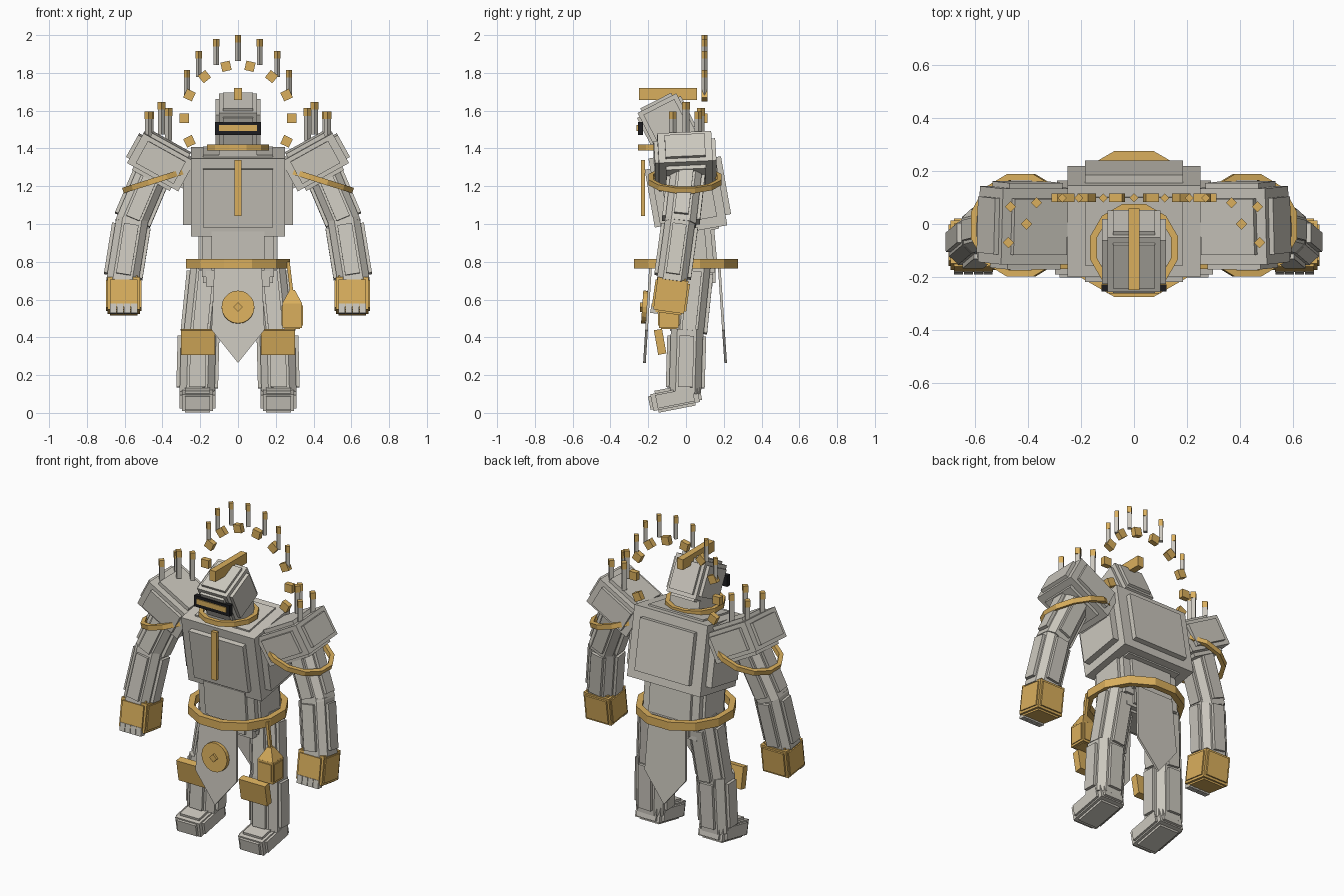
import bpy, bmesh, math
from mathutils import Vector, Matrix, Euler

if "Cube" in bpy.data.objects:
    bpy.data.objects.remove(bpy.data.objects["Cube"])

def material(name, rgb):
    m = bpy.data.materials.new(name)
    m.diffuse_color = (*rgb, 1)
    m.use_nodes = True
    m.node_tree.nodes["Principled BSDF"].inputs["Base Color"].default_value = m.diffuse_color
    return m

STONE = material("stone grey", (0.60, 0.575, 0.515))
GOLD = material("aged gold", (0.70, 0.43, 0.11))
BLACK = material("visor black", (0.012, 0.012, 0.014))
rad = math.radians

def finish(name, bm, mat, loc=(0, 0, 0), rot=None):
    bmesh.ops.recalc_face_normals(bm, faces=bm.faces)
    me = bpy.data.meshes.new(name)
    bm.to_mesh(me)
    bm.free()
    me.materials.append(mat)
    ob = bpy.data.objects.new(name, me)
    bpy.context.collection.objects.link(ob)
    r = rot if isinstance(rot, Matrix) else Euler([rad(a) for a in (rot or (0, 0, 0))]).to_matrix()
    ob.matrix_world = Matrix.Translation(loc) @ r.to_4x4()
    return ob

def add_box(bm, half):
    bmesh.ops.create_cube(bm, size=2, matrix=Matrix.Diagonal((*half, 1)))

def box(name, half, loc, mat, rot=None):
    bm = bmesh.new()
    add_box(bm, half)
    return finish(name, bm, mat, loc, rot)

def plated(name, half, loc, mat=STONE, rot=None, t=0.02, k=0.74):
    """Box with a raised smaller plate on every side."""
    bm = bmesh.new()
    add_box(bm, half)
    ts = t if isinstance(t, tuple) else (t, t, t)
    for i in range(3):
        add_box(bm, [half[j] + ts[j] if j == i else half[j] * k for j in range(3)])
    return finish(name, bm, mat, loc, rot)

def limb(name, a, b, wx, wy, mat=STONE, strips=True):
    """Chamfered post from a (top) to b, with long raised strips on its four sides."""
    a, b = Vector(a), Vector(b)
    d = a - b
    x, y, h = wx / 2, wy / 2, d.length / 2
    bm = bmesh.new()
    if strips:
        c = 0.6
        outline = [(x, -y * c), (x, y * c), (x * c, y), (-x * c, y),
                   (-x, y * c), (-x, -y * c), (-x * c, -y), (x * c, -y)]
        f = bm.faces.new([bm.verts.new((px, py, -h)) for px, py in outline])
        ex = bmesh.ops.extrude_face_region(bm, geom=[f])
        bmesh.ops.translate(bm, vec=(0, 0, 2 * h),
                            verts=[v for v in ex["geom"] if isinstance(v, bmesh.types.BMVert)])
        add_box(bm, (x + 0.018, y * 0.46, h * 0.8))
        add_box(bm, (x * 0.46, y + 0.018, h * 0.8))
        add_box(bm, (x * 0.6, y * 0.6, h + 0.015))
    else:
        add_box(bm, (x, y, h))
    rot = Vector((0, 0, 1)).rotation_difference(d).to_matrix()
    return finish(name, bm, mat, (a + b) / 2, rot)

def ring(name, apothem, width, height, loc, rot=None, n=12):
    """Flat sided band around the local z axis."""
    bm = bmesh.new()
    c = math.cos(math.pi / n)
    loops = []
    for i in range(n):
        t = 2 * math.pi * (i + 0.5) / n
        loops.append([bm.verts.new((r / c * math.cos(t), r / c * math.sin(t), z))
                      for r, z in ((apothem, -height / 2), (apothem, height / 2),
                                   (apothem - width, height / 2), (apothem - width, -height / 2))])
    for i in range(n):
        p, q = loops[i], loops[(i + 1) % n]
        for j in range(4):
            k = (j + 1) % 4
            bm.faces.new((p[j], q[j], q[k], p[k]))
    return finish(name, bm, GOLD, loc, rot)

def spike(name, x, y, z0, z1, w):
    """Diamond shaped grey post with a gold tip, w across the corners."""
    tip, r = 0.04, w / 2 * 0.707
    box(name, (r * 0.9, r * 0.9, (z1 - tip - z0) / 2), (x, y, (z0 + z1 - tip) / 2), STONE, (0, 0, 45))
    box(name + "_tip", (r, r, tip / 2), (x, y, z1 - tip / 2), GOLD, (0, 0, 45))

# Torso
plated("chest", (0.25, 0.175, 0.21), (0, 0.01, 1.17), rot=(10, 0, 0), t=(0.04, 0.03, 0.01))
plated("waist", (0.19, 0.125, 0.14), (0, 0.015, 0.87), rot=(5, 0, 0), t=0.018)
plated("pelvis", (0.17, 0.12, 0.07), (0, 0.02, 0.74), t=0.015)
ring("belt", 0.275, 0.035, 0.05, (0, 0, 0.79))
box("chest_stripe", (0.019, 0.011, 0.148), (0, -0.227, 1.19), GOLD)

# Head, visor and crest
box("neck", (0.1, 0.09, 0.06), (0, -0.07, 1.39), STONE, (10, 0, 0))
ring("collar", 0.165, 0.025, 0.03, (0, -0.09, 1.405))
plated("head", (0.1, 0.115, 0.112), (0, -0.103, 1.54), rot=(27, 0, 0), t=(0.02, 0.015, 0.015), k=0.8)
box("visor", (0.122, 0.014, 0.034), (0, -0.241, 1.505), BLACK)
box("visor_slit", (0.1, 0.004, 0.015), (0, -0.257, 1.508), GOLD)
box("crest", (0.02, 0.153, 0.032), (0, -0.095, 1.688), GOLD)

# Halo of blocks and spikes behind the head
for i in range(-1, 9):
    t = math.pi * i / 7
    box("halo_block", (0.025, 0.016, 0.025),
        (0.285 * math.cos(t), 0.098, 1.56 + 0.282 * math.sin(t)), GOLD, (0, -math.degrees(t), 0))
for x, top in ((-0.27, 1.815), (-0.208, 1.915), (-0.115, 1.98), (0, 2.0),
               (0.115, 1.98), (0.208, 1.915), (0.27, 1.815)):
    spike("halo_spike", x, 0.098, top - 0.138, top, 0.034)

# Tabards, front and back
for name, y0, y1 in (("front_tabard", -0.187, -0.22), ("back_tabard", 0.175, 0.21)):
    bm = bmesh.new()
    outline = ((-0.125, 0.785), (0.125, 0.785), (0.14, 0.44), (0, 0.265), (-0.14, 0.44))
    slope = lambda z: y0 + (y1 - y0) * (0.785 - z) / 0.52
    f = bm.faces.new([bm.verts.new((x, slope(z) - 0.007, z)) for x, z in outline])
    ex = bmesh.ops.extrude_face_region(bm, geom=[f])
    bmesh.ops.translate(bm, vec=(0, 0.014, 0),
                        verts=[v for v in ex["geom"] if isinstance(v, bmesh.types.BMVert)])
    finish(name, bm, STONE)

# Medallion
bm = bmesh.new()
bmesh.ops.create_cone(bm, cap_ends=True, segments=20, radius1=0.087, radius2=0.087, depth=0.024)
finish("medallion", bm, GOLD, (0, -0.22, 0.56), (86, 0, 0))
box("medallion_stud", (0.018, 0.008, 0.018), (0, -0.236, 0.56), GOLD, (0, 45, 0))

# Arms and legs on both sides
for s, side in ((-1, "left_"), (1, "right_")):
    plated(side + "pauldron", (0.155, 0.143, 0.09), (s * 0.405, -0.005, 1.333),
           rot=(3, -s * 29, 0), t=(0.02, 0.02, 0.022))
    ring(side + "pauldron_ring", 0.193, 0.025, 0.03, (s * 0.425, -0.005, 1.235), (0, s * 17.5, 0))
    for x, y, top in ((0.465, 0.065, 1.595), (0.367, 0.08, 1.613), (0.405, 0, 1.645), (0.473, -0.07, 1.595)):
        spike(side + "pauldron_spike", s * x, y, top - 0.17, top, 0.042)
    limb(side + "upper_arm", (s * 0.44, 0.005, 1.3), (s * 0.572, -0.03, 0.99), 0.165, 0.165)
    limb(side + "forearm", (s * 0.56, -0.03, 1.02), (s * 0.613, -0.075, 0.69), 0.17, 0.16)
    plated(side + "fist", (0.087, 0.082, 0.087), (s * 0.605, -0.08, 0.622), GOLD,
           (-8, 0, 0), (0.007, 0.01, 0.01), 0.84)
    for i in range(4):
        box(side + "finger", (0.017, 0.02, 0.025),
            (s * 0.605 + (i - 1.5) * 0.037, -0.166, 0.552), STONE, (-8, 0, 0))
    limb(side + "thigh", (s * 0.165, 0.05, 0.78), (s * 0.205, 0.01, 0.39), 0.17, 0.16)
    limb(side + "shin", (s * 0.208, 0.005, 0.44), (s * 0.217, -0.005, 0.1), 0.185, 0.17)
    plated(side + "foot", (0.082, 0.125, 0.045), (s * 0.215, -0.058, 0.078), rot=(11, 0, 0), t=0.014, k=0.8)
    box(side + "knee_plate", (0.09, 0.022, 0.066), (s * 0.213, -0.137, 0.376), GOLD, (10, 0, 0))

# Lantern hanging from the belt
limb("lantern_strap", (0.265, -0.09, 0.8), (0.285, -0.09, 0.63), 0.018, 0.018, GOLD, False)
plated("lantern", (0.052, 0.052, 0.066), (0.287, -0.092, 0.516), GOLD, t=0.005, k=0.8)
bm = bmesh.new()
bmesh.ops.create_cone(bm, cap_ends=True, segments=4, radius1=0.074, radius2=0.02, depth=0.07)
finish("lantern_roof", bm, GOLD, (0.287, -0.092, 0.615), (0, 0, 45))
